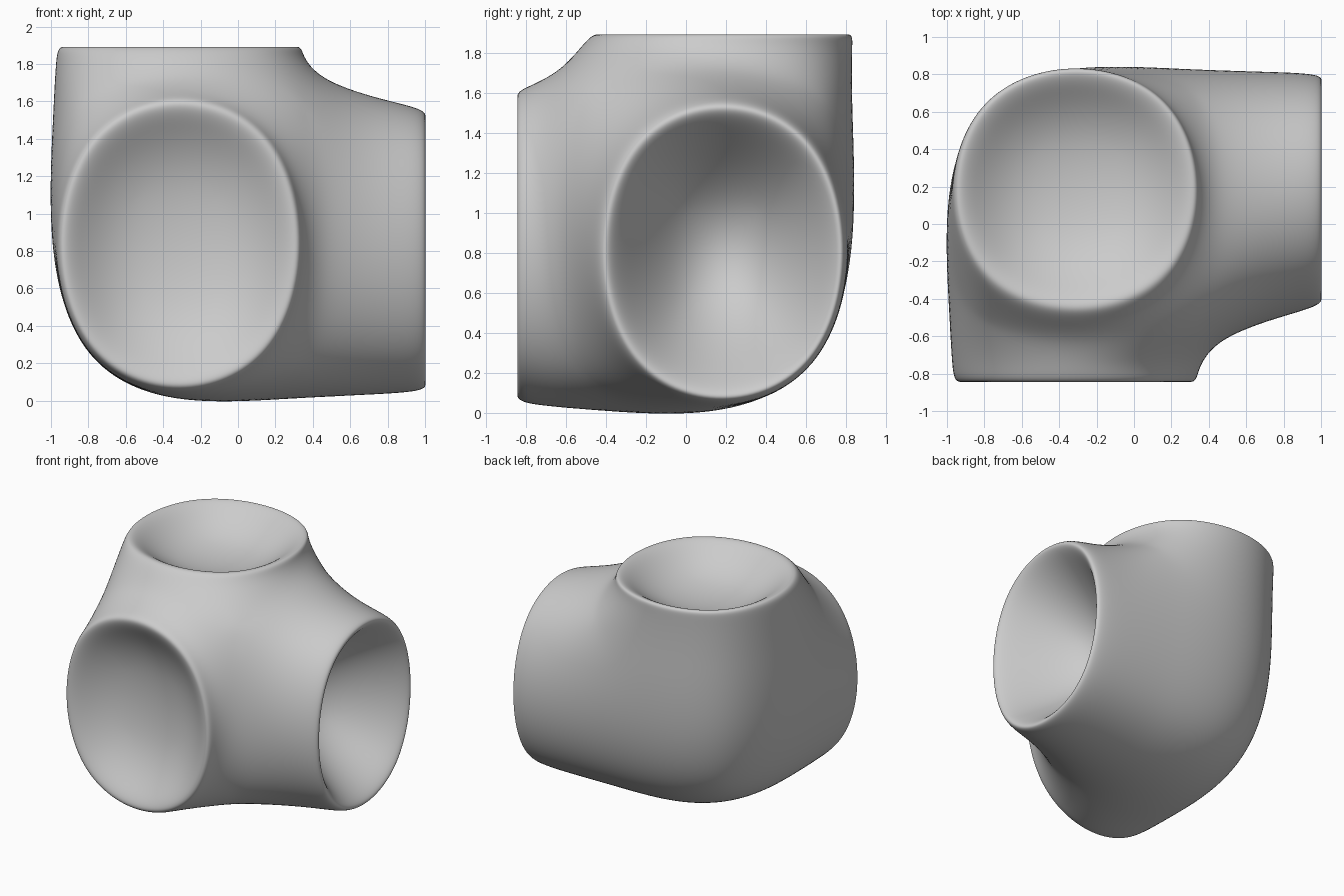
import bpy, bmesh
from itertools import product
from mathutils import Vector

cube = bpy.data.objects.get("Cube")
if cube:
    bpy.data.objects.remove(cube, do_unlink=True)

# Control cage: a box closed on three sides, with a short arm on each other
# side that ends in a hollow bowl
WALL = 0.08
SIDE = (1, -1, 1)                       # direction of the arm on each axis
CLOSED = (-1.037, 0.875, -0.048)        # closed walls of the box
JOINT = (0.42, -0.645, 1.75)            # where the arms leave the box
RIM = (1.028, -0.853, 1.9)              # plane of each mouth
MOUTHS = (                              # (closed side, joint side) of each mouth
    ((0, 0.872, -0.03), (0, -0.5, 1.635)),
    ((-1.03, 0, -0.02), (0.405, 0, 1.69)),
    ((-1.03, 0.908, 0), (0.41, -0.535, 0)),
)
BOWLS = ((0.66, 0.35), (0.25, 0.5), (0.25, 0.5))    # depth, floor scale

bm = bmesh.new()


def place(bits, low, high, inset=0):
    return Vector([high[a] - SIDE[a] * inset if bits[a] else low[a] + SIDE[a] * inset
                   for a in range(3)])


def ring(axis, bit):
    """Four corner keys around one side of the box, in order."""
    keys = []
    for u, v in ((0, 0), (1, 0), (1, 1), (0, 1)):
        key = [0, 0, 0]
        key[axis], key[(axis + 1) % 3], key[(axis + 2) % 3] = bit, u, v
        keys.append(tuple(key))
    return keys


def mouth(axis, inset):
    """Four points around a mouth, on its rim plane."""
    points = []
    for key in ring(axis, 1):
        point = place(key, *MOUTHS[axis], inset)
        point[axis] = RIM[axis]
        points.append(point)
    return points


def bridge(first, second):
    for i in range(4):
        j = (i + 1) % 4
        bm.faces.new((first[i], first[j], second[j], second[i]))


corners = {k: bm.verts.new(place(k, CLOSED, JOINT)) for k in product((0, 1), repeat=3)}
for axis, (depth, scale) in enumerate(BOWLS):
    # Closed wall of the box
    bm.faces.new([corners[k] for k in ring(axis, 0)])

    # Arm, rim and bowl
    inner = mouth(axis, WALL)
    centre = sum(inner, Vector()) / 4
    floor = [centre + (p - centre) * scale for p in inner]
    for p in floor:
        p[axis] -= SIDE[axis] * depth
    loops = [[corners[k] for k in ring(axis, 1)]]
    for points in (mouth(axis, 0), inner, floor):
        loops.append([bm.verts.new(p) for p in points])
        bridge(loops[-2], loops[-1])
    bm.faces.new(loops[-1])

bmesh.ops.recalc_face_normals(bm, faces=bm.faces[:])
for face in bm.faces:
    face.smooth = True

mesh = bpy.data.meshes.new("three_mouth_corner")
bm.to_mesh(mesh)
bm.free()
body = bpy.data.objects.new("three_mouth_corner", mesh)
bpy.context.collection.objects.link(body)

# Smooth rounded surface
sub = body.modifiers.new("smooth_surface", 'SUBSURF')
sub.levels = sub.render_levels = 5

# Plain grey
grey = bpy.data.materials.new("light_grey")
grey.use_nodes = True
colour = (0.6, 0.6, 0.6, 1)
grey.diffuse_color = colour
grey.node_tree.nodes["Principled BSDF"].inputs["Base Color"].default_value = colour
mesh.materials.append(grey)
